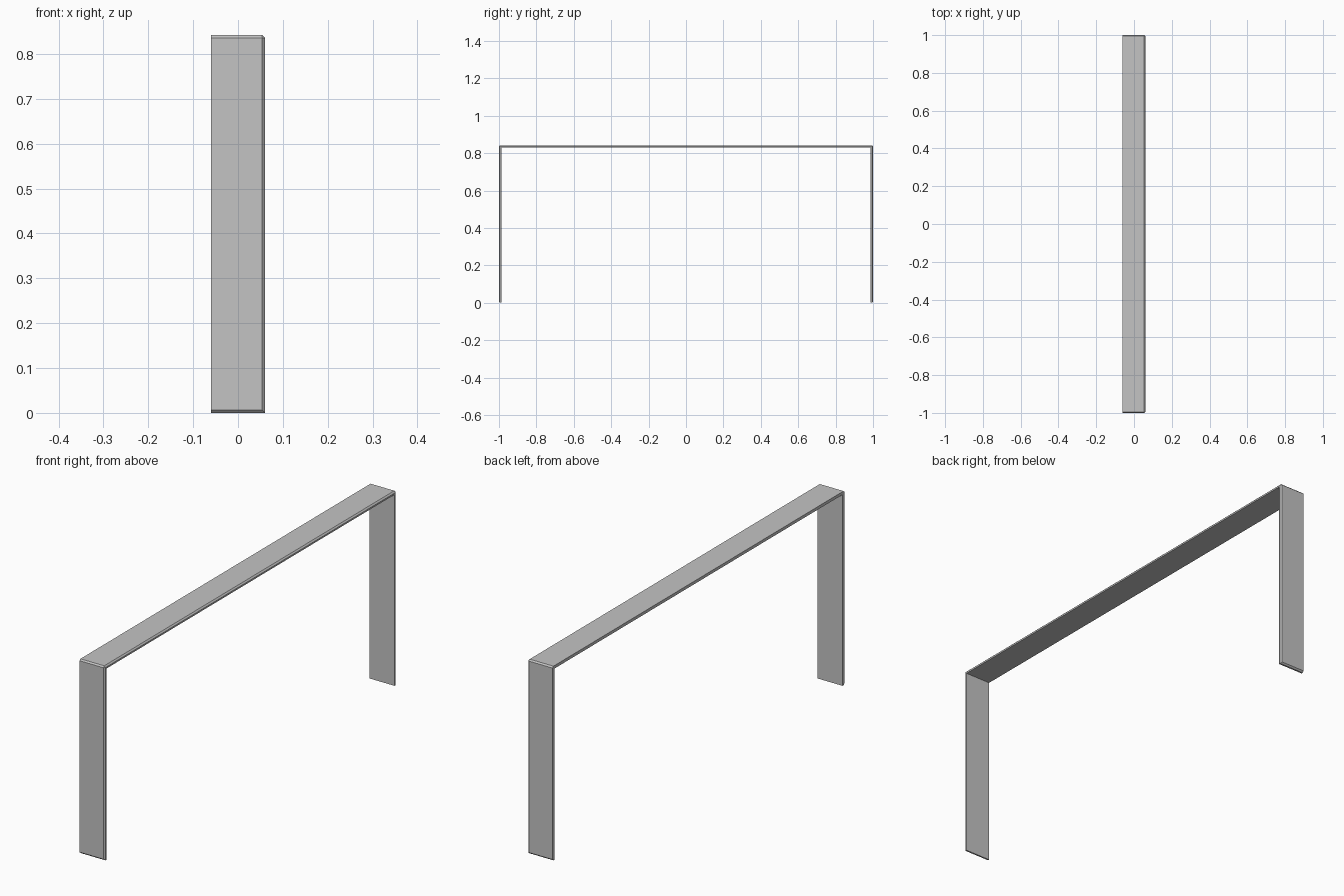
import bpy
import bmesh

cube = bpy.data.objects.get("Cube")
if cube:
    bpy.data.objects.remove(cube, do_unlink=True)

HALF_WIDTH, HALF_LENGTH, HEIGHT = 0.06, 1.0, 0.842
THICKNESS, CHAMFER = 0.013, 0.006

# Single grey finish
grey = bpy.data.materials.new("plain_grey")
grey.use_nodes = True
colour = (0.55, 0.55, 0.55, 1)
grey.diffuse_color = colour
grey.node_tree.nodes["Principled BSDF"].inputs["Base Color"].default_value = colour

# Upside-down U profile, extruded across the strap width
inner_y, inner_z = HALF_LENGTH - THICKNESS, HEIGHT - THICKNESS
profile = [(-HALF_LENGTH, 0), (-HALF_LENGTH, HEIGHT), (HALF_LENGTH, HEIGHT), (HALF_LENGTH, 0),
           (inner_y, 0), (inner_y, inner_z), (-inner_y, inner_z), (-inner_y, 0)]
bm = bmesh.new()
face = bm.faces.new([bm.verts.new((-HALF_WIDTH, y, z)) for y, z in profile])
extruded = bmesh.ops.extrude_face_region(bm, geom=[face])
for v in extruded["geom"]:
    if isinstance(v, bmesh.types.BMVert):
        v.co.x = HALF_WIDTH
bmesh.ops.recalc_face_normals(bm, faces=bm.faces)


def is_outer(v):
    return abs(v.co.y) > HALF_LENGTH - 0.001 or v.co.z > HEIGHT - 0.001


# Chamfer the outer corners, outer foot edges and the outer rim on the left side
edges = []
for e in bm.edges:
    a, b = e.verts
    if not (is_outer(a) and is_outer(b)):
        continue
    across = abs(a.co.x - b.co.x) > 0.01
    left_rim = min(a.co.x, b.co.x) > HALF_WIDTH - 0.001
    if across or left_rim:
        edges.append(e)
bmesh.ops.bevel(bm, geom=edges, offset=CHAMFER, offset_type='OFFSET',
                segments=1, affect='EDGES', clamp_overlap=True)
bmesh.ops.recalc_face_normals(bm, faces=bm.faces)

mesh = bpy.data.meshes.new("strap_frame")
bm.to_mesh(mesh)
bm.free()
mesh.materials.append(grey)
frame = bpy.data.objects.new("strap_frame", mesh)
bpy.context.collection.objects.link(frame)
